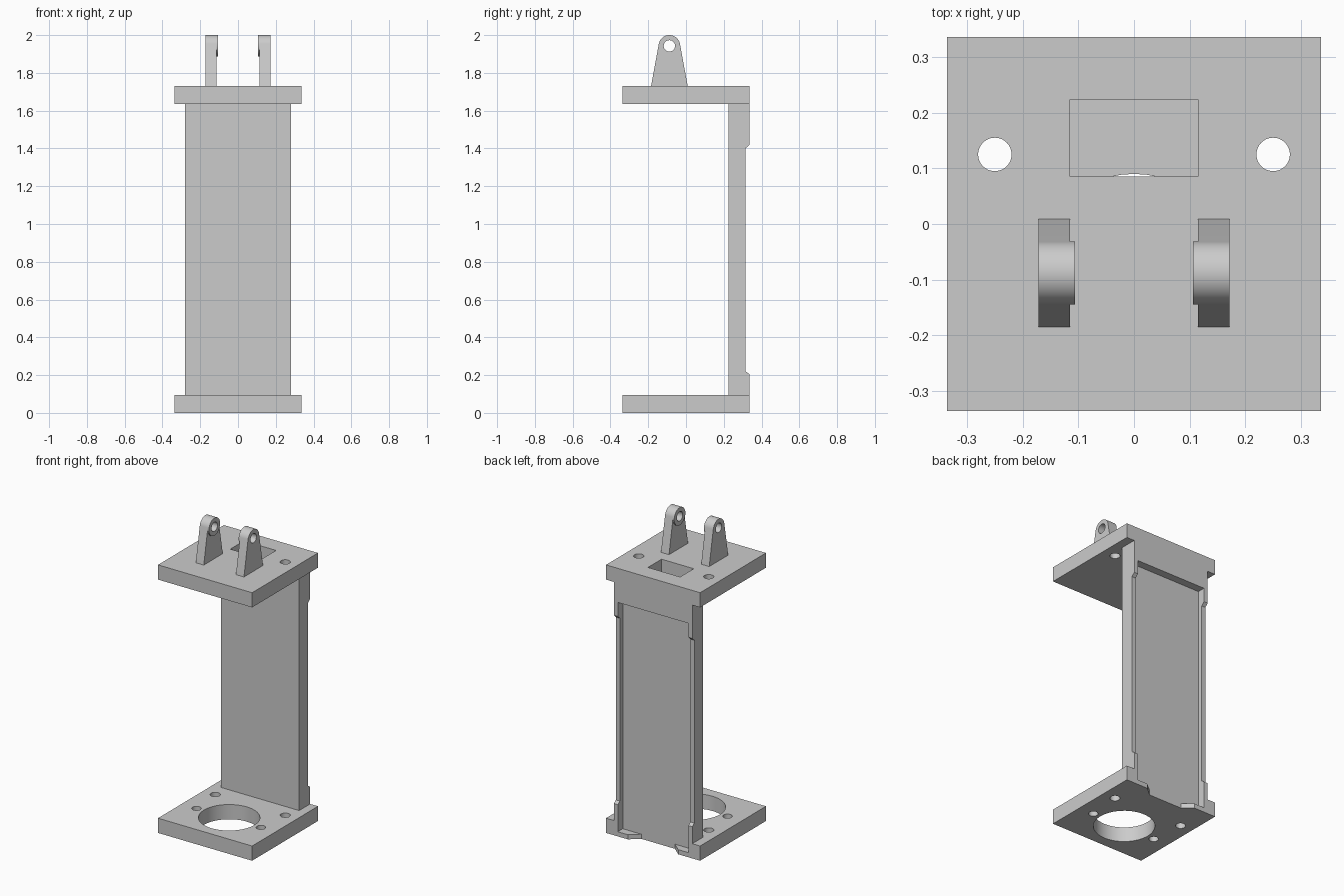
import bpy
import bmesh
import math

old = bpy.data.objects.get("Cube")
if old:
    bpy.data.objects.remove(old, do_unlink=True)

grey = bpy.data.materials.new("plain_grey")
grey.use_nodes = True
grey.diffuse_color = (0.6, 0.6, 0.6, 1)
grey.node_tree.nodes["Principled BSDF"].inputs["Base Color"].default_value = (0.6, 0.6, 0.6, 1)


def prism(name, outline, axis, lo, hi):
    """Extrude a 2D outline along z (outline is x, y) or along x (outline is y, z)."""
    place = {"z": lambda p, t: (p[0], p[1], t), "x": lambda p, t: (t, p[0], p[1])}[axis]
    bm = bmesh.new()
    ends = [[bm.verts.new(place(p, t)) for p in outline] for t in (lo, hi)]
    for ring in ends:
        bm.faces.new(ring)
    n = len(outline)
    for i in range(n):
        j = (i + 1) % n
        bm.faces.new((ends[0][i], ends[0][j], ends[1][j], ends[1][i]))
    bmesh.ops.recalc_face_normals(bm, faces=bm.faces)
    mesh = bpy.data.meshes.new(name)
    bm.to_mesh(mesh)
    bm.free()
    mesh.materials.append(grey)
    obj = bpy.data.objects.new(name, mesh)
    bpy.context.collection.objects.link(obj)
    return obj


def rect(x0, x1, y0, y1):
    return [(x0, y0), (x1, y0), (x1, y1), (x0, y1)]


def arc(cx, cy, r, start=0.0, end=2 * math.pi, n=48, closed=True):
    steps = n if closed else n - 1
    return [(cx + r * math.cos(start + (end - start) * i / steps),
             cy + r * math.sin(start + (end - start) * i / steps)) for i in range(n)]


def cut(obj, cutters):
    """Subtract cutters, bake the result and shade curved walls smooth."""
    for c in cutters:
        c.hide_render = True
        mod = obj.modifiers.new("cut", "BOOLEAN")
        mod.operation = "DIFFERENCE"
        mod.solver = "EXACT"
        mod.object = c
    dg = bpy.context.evaluated_depsgraph_get()
    baked = bpy.data.meshes.new_from_object(obj.evaluated_get(dg))
    obj.modifiers.clear()
    obj.data = baked
    for c in cutters:
        bpy.data.objects.remove(c, do_unlink=True)
    bpy.ops.object.select_all(action="DESELECT")
    obj.select_set(True)
    bpy.context.view_layer.objects.active = obj
    bpy.ops.object.shade_smooth_by_angle(angle=math.radians(30))


HALF = 0.336
PLATE = 0.095
TOP_LO, TOP_HI = 1.635, 1.73
FRONT, FLOOR, RAIL = 0.224, 0.285, 0.315
LUG_Y, LUG_Z, LUG_R = -0.088, 1.943, 0.057


def hole(x, y, r, lo, hi):
    return prism("hole_cutter", arc(x, y, r), "z", lo - 0.02, hi + 0.02)


def recess():
    return prism("recess_cutter", rect(-0.252, 0.252, FLOOR, 0.5), "z", 0.03, 1.51)


# Base plate: large bore, four screw holes, back recess and flared notch
base = prism("base_plate", rect(-HALF, HALF, -HALF, HALF), "z", 0, PLATE)
notch = [(-0.12, FLOOR), (0.12, FLOOR), (0.18, HALF), (0.21, 0.36), (-0.21, 0.36), (-0.18, HALF)]
base_cuts = [hole(0, -0.09, 0.18, 0, PLATE), recess(),
             prism("notch_cutter", notch, "z", -0.02, 0.05)]
for s in (-1, 1):
    base_cuts += [hole(s * 0.25, 0.125, 0.03, 0, PLATE),
                  hole(s * 0.23, -0.095, 0.028, 0, PLATE)]
cut(base, base_cuts)

# Top plate: two screw holes and a rectangular slot
top = prism("top_plate", rect(-HALF, HALF, -HALF, HALF), "z", TOP_LO, TOP_HI)
slot = prism("slot_cutter", rect(-0.115, 0.115, 0.085, FRONT), "z", 1.6, 1.8)
cut(top, [slot] + [hole(s * 0.25, 0.125, 0.03, TOP_LO, TOP_HI) for s in (-1, 1)])

# Column: thicker ends, thinner rails between, recessed back panel
side = [(FRONT, PLATE), (HALF, PLATE), (HALF, 0.205), (RAIL, 0.22),
        (RAIL, 1.4), (HALF, 1.42), (HALF, TOP_LO), (FRONT, TOP_LO)]
column = prism("column", side, "x", -0.28, 0.28)
cut(column, [recess()])

# Pivot lugs: tapered ear with a rounded end, inner boss and pin hole
half_base = 0.097
dy, dz = half_base, TOP_HI - LUG_Z
tangent = math.atan2(dz, dy) + math.acos(LUG_R / math.hypot(dy, dz))
ear = [(LUG_Y - half_base, TOP_HI), (LUG_Y + half_base, TOP_HI)]
ear += arc(LUG_Y, LUG_Z, LUG_R, tangent, math.pi - tangent, 28, False)
for s, tag in ((-1, "right"), (1, "left")):
    for part, outline, a, b in (("lug", ear, 0.115, 0.172),
                                ("lug_boss", arc(LUG_Y, LUG_Z, LUG_R), 0.106, 0.115)):
        lo, hi = sorted((s * a, s * b))
        obj = prism(f"{tag}_{part}", outline, "x", lo, hi)
        pin = prism("pin_cutter", arc(LUG_Y, LUG_Z, 0.03), "x", lo - 0.02, hi + 0.02)
        cut(obj, [pin])
